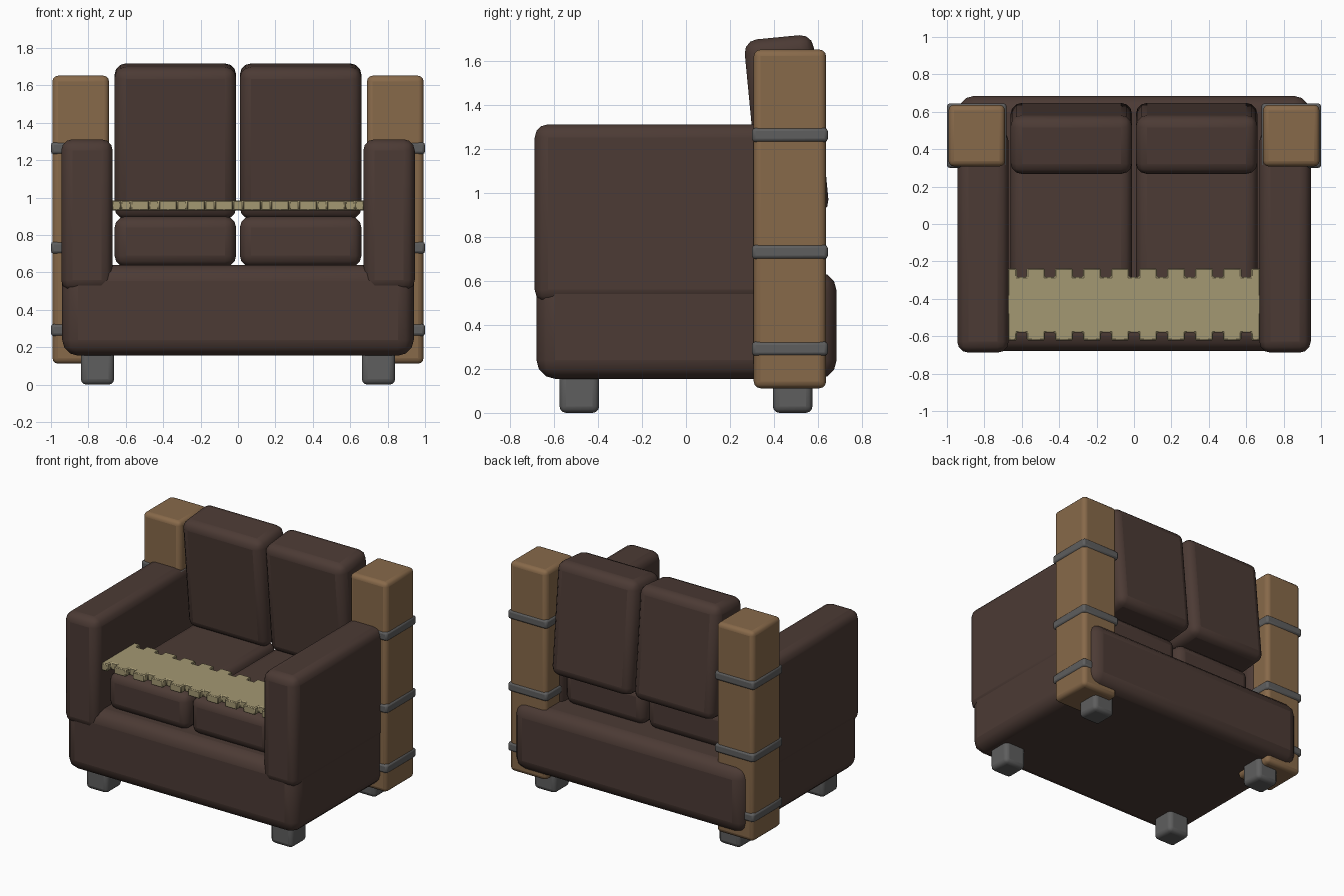
import bpy, bmesh, math

if "Cube" in bpy.data.objects:
    bpy.data.objects.remove(bpy.data.objects["Cube"])


def material(name, rgb):
    m = bpy.data.materials.new(name)
    m.diffuse_color = (*rgb, 1)
    m.use_nodes = True
    m.node_tree.nodes["Principled BSDF"].inputs["Base Color"].default_value = m.diffuse_color
    return m


LEATHER = material("dark brown leather", (0.072, 0.043, 0.035))
WOOD = material("warm wood", (0.245, 0.142, 0.068))
METAL = material("grey metal", (0.112, 0.112, 0.112))
CLOTH = material("tan cloth", (0.37, 0.315, 0.17))


def finish(name, bm, mat, bevel, segments=3):
    me = bpy.data.meshes.new(name)
    bm.to_mesh(me)
    bm.free()
    me.materials.append(mat)
    ob = bpy.data.objects.new(name, me)
    bpy.context.collection.objects.link(ob)
    if bevel:
        mod = ob.modifiers.new("soft edges", 'BEVEL')
        mod.width, mod.segments, mod.limit_method = bevel, segments, 'ANGLE'
    bpy.ops.object.select_all(action='DESELECT')
    ob.select_set(True)
    bpy.context.view_layer.objects.active = ob
    bpy.ops.object.shade_smooth_by_angle(angle=math.radians(35))
    return ob


def box(name, x, y, z, mat, bevel, segments=3, tilt=0):
    """Rounded box from (min, max) ranges, optionally tilted about x."""
    bm = bmesh.new()
    bmesh.ops.create_cube(bm, size=1)
    for v in bm.verts:
        v.co = [c * (r[1] - r[0]) for c, r in zip(v.co, (x, y, z))]
    ob = finish(name, bm, mat, bevel, segments)
    ob.location = [(r[0] + r[1]) / 2 for r in (x, y, z)]
    ob.rotation_euler.x = tilt
    return ob


# Base
box("base", (-0.94, 0.94), (-0.68, 0.685), (0.155, 0.64), LEATHER, 0.085)

for s, side in ((-1, "left"), (1, "right")):
    def span(a, b):
        return tuple(sorted((s * a, s * b)))

    # Arms, cushions
    box(side + "_arm", span(0.67, 0.945), (-0.688, 0.50), (0.50, 1.312), LEATHER, 0.06)
    box(side + "_seat_cushion", span(0.01, 0.66), (-0.58, 0.48), (0.63, 0.90), LEATHER, 0.06)
    box(side + "_back_cushion", span(0.01, 0.66), (0.30, 0.615), (0.893, 1.71), LEATHER,
        0.06, tilt=math.radians(5.5))
    # Corner posts with metal bands
    box(side + "_post", span(0.69, 0.992), (0.308, 0.637), (0.112, 1.652), WOOD, 0.03)
    for i, z in enumerate((0.292, 0.732, 1.264)):
        box(f"{side}_band_{i + 1}", span(0.682, 1.0), (0.30, 0.645),
            (z - 0.032, z + 0.032), METAL, 0.015, 2)
    # Feet
    for y, end in ((-0.485, "front"), (0.485, "rear")):
        box(f"{side}_{end}_foot", span(0.662, 0.84), (y - 0.09, y + 0.09),
            (0.005 - 0.005, 0.20), METAL, 0.03)

# Blanket with notched front and rear edges
HALF, PITCH, TOOTH = 0.675, 0.15, 0.0485
xs = [(-HALF, 1)]
for i in range(9):
    mid = -0.6 + i * PITCH
    gap = PITCH / 2 - TOOTH
    xs += [(mid - gap, 1), (mid - gap, 0), (mid + gap, 0), (mid + gap, 1)]
xs.append((HALF, 1))
outline = [(x, -0.622 if t else -0.58) for x, t in xs]
outline += [(x, -0.238 if t else -0.284) for x, t in reversed(xs)]
bm = bmesh.new()
face = bm.faces.new([bm.verts.new((x, y, 0.93)) for x, y in outline])
ext = bmesh.ops.extrude_face_region(bm, geom=[face])
for v in ext["geom"]:
    if isinstance(v, bmesh.types.BMVert):
        v.co.z = 0.985
bmesh.ops.recalc_face_normals(bm, faces=bm.faces)
finish("blanket", bm, CLOTH, 0.006, 1)
